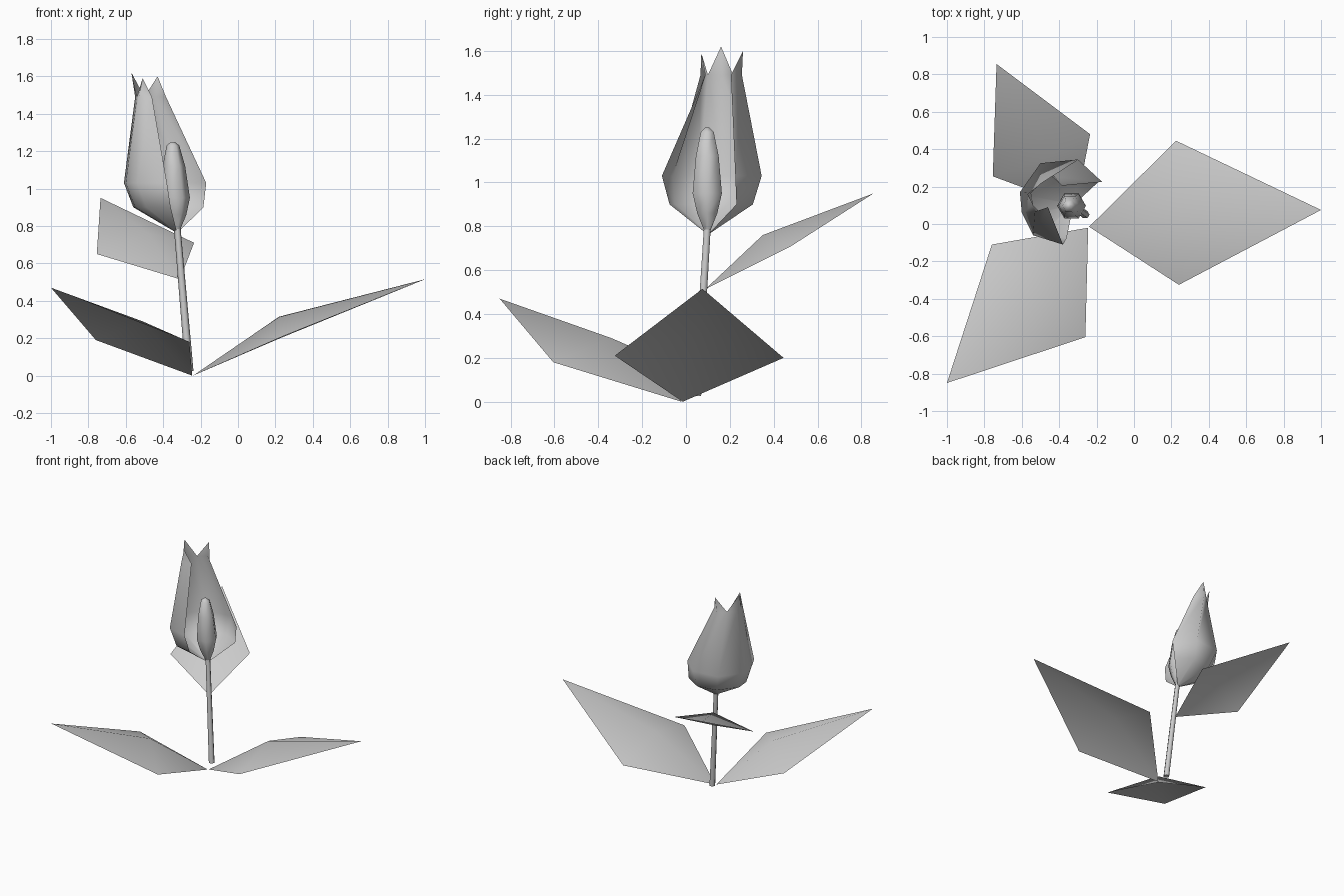
import bpy, math
from mathutils import Vector

if "Cube" in bpy.data.objects:
    bpy.data.objects.remove(bpy.data.objects["Cube"])


def make(name, verts, faces, angle=65):
    me = bpy.data.meshes.new(name)
    me.from_pydata([tuple(v) for v in verts], [], faces)
    ob = bpy.data.objects.new(name, me)
    bpy.context.collection.objects.link(ob)
    bpy.ops.object.select_all(action='DESELECT')
    ob.select_set(True)
    bpy.context.view_layer.objects.active = ob
    bpy.ops.object.shade_smooth_by_angle(angle=math.radians(angle))
    return ob


def lathe(name, rings, sides):
    """Tube through rings of (x, y, z, radius), capped at both ends."""
    verts, faces = [], []
    for x, y, z, r in rings:
        for i in range(sides):
            a = 2 * math.pi * i / sides
            verts.append((x + r * math.cos(a), y + r * math.sin(a), z))
    for k in range(len(rings) - 1):
        for i in range(sides):
            j = (i + 1) % sides
            a, b = k * sides, (k + 1) * sides
            faces.append((a + i, a + j, b + j, b + i))
    faces.append(tuple(reversed(range(sides))))
    faces.append(tuple(range((len(rings) - 1) * sides, len(rings) * sides)))
    return make(name, verts, faces)


def leaf(name, base, side_a, tip, side_b, mid):
    """Folded kite sheet with a raised centre; corners counter-clockwise."""
    make(name, [base, side_a, tip, side_b, mid],
         [(0, 1, 4), (1, 2, 4), (2, 3, 4), (3, 0, 4)])


# Leaves
leaf("leaf_right", (-.24, -.015, 0), (.24, -.325, .21), (1, .075, .515),
     (.225, .445, .2), (.22, .06, .315))
leaf("leaf_front", (-.245, -.02, 0), (-.76, -.11, .19), (-1, -.85, .47),
     (-.26, -.605, .18), (-.51, -.34, .29))
leaf("leaf_back", (-.31, .09, .515), (-.235, .48, .71), (-.735, .855, .95),
     (-.755, .255, .65), (-.48, .35, .76))

# Stem
lathe("stem", [(-.26, .05, .025, .022), (-.325, .097, .79, .018)], 6)

# Central spike
profile = [(.77, .012), (.86, .053), (.95, .077), (1.12, .06), (1.23, .034), (1.25, .01)]
lathe("spike", [(-.325 - .05 * (z - .77), .097, z, r) for z, r in profile], 6)

# Wrapped petal sheet: open at the front right, three pointed tips
low = [(-.36, -.075), (-.49, -.05), (-.55, .05), (-.56, .15),
       (-.46, .28), (-.31, .305), (-.185, .23)]
wide = [(-.38, -.11), (-.54, -.06), (-.6, .06), (-.61, .17),
        (-.5, .325), (-.3, .345), (-.17, .225)]
high = [(-.46, .09), (-.53, .066), (-.54, .1), (-.55, .165),
        (-.5, .215), (-.44, .255), (-.385, .205)]
foot = Vector((-.325, .1))
bottom = [foot + (Vector(p) - foot) * .06 for p in low]
verts = [(p[0], p[1], z) for ring, z in
         ((bottom, .77), (low, .9), (wide, 1.03), (high, 1.49)) for p in ring]
faces = [(k * 7 + i + 1, k * 7 + i, k * 7 + i + 7, k * 7 + i + 8)
         for k in range(3) for i in range(6)]
for col, tip in ((1, (-.51, .07, 1.59)), (3, (-.57, .16, 1.62)), (5, (-.43, .26, 1.6))):
    t, c = len(verts), 21 + col
    verts.append(tip)
    faces += [(c, c - 1, t), (c + 1, c, t)]
make("petals", verts, faces, 80)
